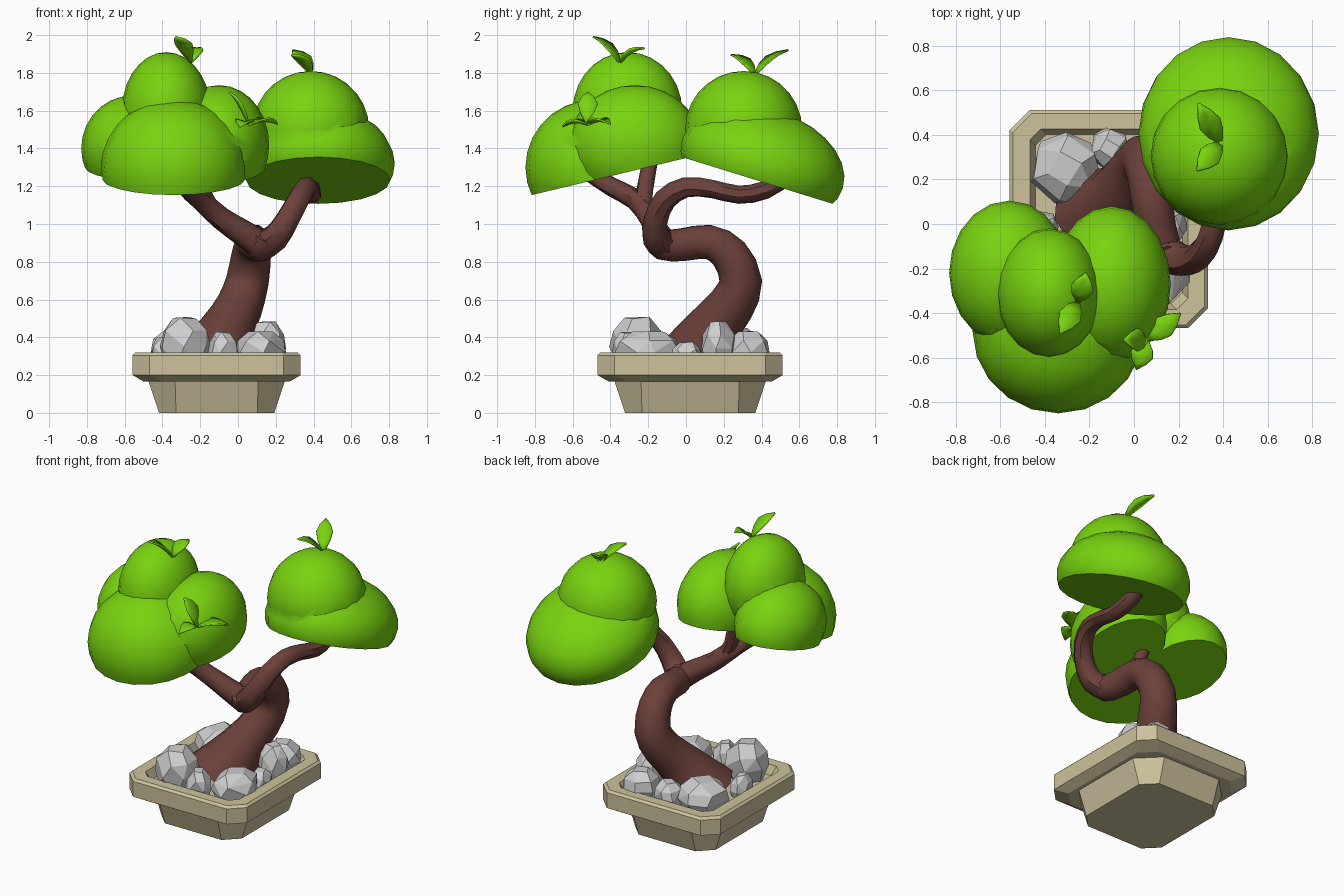
import bpy, bmesh, math, random
from mathutils import Vector, Matrix

if "Cube" in bpy.data.objects:
    bpy.data.objects.remove(bpy.data.objects["Cube"])

random.seed(4)


def material(name, rgb):
    m = bpy.data.materials.new(name)
    m.diffuse_color = (*rgb, 1)
    m.use_nodes = True
    m.node_tree.nodes["Principled BSDF"].inputs["Base Color"].default_value = m.diffuse_color
    return m


GREEN = material("leaf green", (0.19, 0.65, 0.005))
BARK = material("bark brown", (0.15, 0.052, 0.042))
STONE = material("stone grey", (0.62, 0.62, 0.63))
CLAY = material("clay beige", (0.61, 0.54, 0.335))


def finish(name, bm, mat, smooth=None):
    bmesh.ops.recalc_face_normals(bm, faces=bm.faces[:])
    me = bpy.data.meshes.new(name)
    bm.to_mesh(me)
    bm.free()
    me.materials.append(mat)
    ob = bpy.data.objects.new(name, me)
    bpy.context.collection.objects.link(ob)
    if smooth:
        activate(ob)
        bpy.ops.object.shade_smooth_by_angle(angle=math.radians(smooth))
    return ob


def activate(ob):
    bpy.ops.object.select_all(action='DESELECT')
    ob.select_set(True)
    bpy.context.view_layer.objects.active = ob


def loft(bm, rings):
    """Join successive closed rings of points and cap both ends."""
    vs = [[bm.verts.new(p) for p in r] for r in rings]
    n = len(vs[0])
    for a, b in zip(vs, vs[1:]):
        for i in range(n):
            bm.faces.new((a[i], a[(i + 1) % n], b[(i + 1) % n], b[i]))
    bm.faces.new(vs[0][::-1])
    bm.faces.new(vs[-1])


# pot: chamfered rectangles stacked as a profile
def pot_ring(hx, hy, c, z):
    pts = [(hx, hy - c), (hx - c, hy), (c - hx, hy), (-hx, hy - c),
           (-hx, c - hy), (c - hx, -hy), (hx - c, -hy), (hx, c - hy)]
    return [Vector((x - 0.113, y + 0.022, z)) for x, y in pts]


bm = bmesh.new()
loft(bm, [pot_ring(*p) for p in [
    (.305, .345, .09, 0), (.36, .40, .14, .165), (.385, .43, .10, .165),
    (.445, .49, .09, .20), (.445, .49, .09, .305), (.43, .475, .085, .32),
    (.355, .405, .05, .32), (.33, .38, .05, .26)]])
finish("pot", bm, CLAY)


# trunk and branches: tubes along smoothed paths of (x, y, z, radius)
def tube(name, pts, sides=10, sub=2):
    p = [Vector(q) for q in pts]
    ext = [2 * p[0] - p[1]] + p + [2 * p[-1] - p[-2]]
    path = []
    for a, b, c, d in zip(ext, ext[1:], ext[2:], ext[3:]):
        for k in range(sub):
            t = k / sub
            path.append(0.5 * (2 * b + (c - a) * t + (2 * a - 5 * b + 4 * c - d) * t * t
                               + (3 * b - a - 3 * c + d) * t ** 3))
    path.append(p[-1])
    co = [q.to_3d() for q in path]
    rings, prev, u = [], None, None
    for i, q in enumerate(path):
        t = (co[min(i + 1, len(co) - 1)] - co[max(i - 1, 0)]).normalized()
        u = t.orthogonal().normalized() if prev is None else prev.rotation_difference(t) @ u
        v = t.cross(u)
        rings.append([co[i] + q.w * (math.cos(a) * u + math.sin(a) * v)
                      for a in (2 * math.pi * k / sides for k in range(sides))])
        prev = t
    bm = bmesh.new()
    loft(bm, rings)
    finish(name, bm, BARK, 45)


tube("trunk", [(-.15, .04, .24, .23), (-.06, .13, .43, .15), (.01, .24, .57, .125),
               (.05, .29, .70, .115), (.07, .23, .84, .105), (.08, .12, .905, .095),
               (.10, -.02, .89, .09), (.13, -.12, .89, .085), (.15, -.16, .94, .07)])
tube("right_branch", [(.12, -.11, .88, .08), (.20, -.16, .93, .075), (.26, -.16, 1.02, .065),
                      (.32, -.11, 1.13, .06), (.36, .0, 1.195, .055), (.38, .14, 1.185, .05),
                      (.39, .28, 1.155, .05), (.39, .42, 1.18, .05), (.38, .55, 1.26, .045)], 8)
tube("left_branch", [(.13, -.11, .88, .08), (.03, -.15, .95, .07), (-.09, -.19, 1.03, .06),
                     (-.20, -.27, 1.13, .055), (-.28, -.40, 1.20, .05),
                     (-.34, -.54, 1.29, .045)], 8)
tube("left_fork", [(-.13, -.22, 1.07, .045), (-.19, -.22, 1.17, .045),
                   (-.25, -.18, 1.38, .04)], 8)


# canopies: merged ellipsoid lobes, cut flat underneath by a tilted plane
def canopy(name, lobes, plane_co, slope):
    obs = []
    for c, r, tilt in lobes:
        bm = bmesh.new()
        m = Matrix.Translation(c) @ Matrix.Rotation(math.radians(tilt), 4, 'X') @ Matrix.Diagonal((*r, 1))
        bmesh.ops.create_uvsphere(bm, u_segments=20, v_segments=14, radius=1, matrix=m)
        obs.append(finish(name, bm, GREEN))
    main = obs[0]
    activate(main)
    for o in obs[1:]:
        mod = main.modifiers.new("merge", 'BOOLEAN')
        mod.operation, mod.solver, mod.object = 'UNION', 'EXACT', o
        bpy.ops.object.modifier_apply(modifier=mod.name)
        bpy.data.objects.remove(o)
    bm = bmesh.new()
    bm.from_mesh(main.data)
    bpy.data.objects.remove(main)
    bmesh.ops.bisect_plane(bm, geom=bm.verts[:] + bm.edges[:] + bm.faces[:], dist=1e-5,
                           plane_co=plane_co, plane_no=Vector((0, -slope, 1)).normalized(),
                           clear_inner=True)
    bmesh.ops.holes_fill(bm, edges=[e for e in bm.edges if e.is_boundary], sides=0)
    ob = finish(name, bm, GREEN, 35)
    ob.name = name


canopy("right_canopy", [((.425, .405, 1.32), (.405, .445, .29), -17),
                        ((.385, .305, 1.50), (.31, .31, .31), 0)], (.4, -.04, 1.36), -.31)
canopy("left_canopy", [((-.34, -.48, 1.30), (.385, .37, .36), 0),
                       ((-.10, -.27, 1.42), (.265, .35, .315), 0),
                       ((-.56, -.22, 1.40), (.27, .325, .28), 0),
                       ((-.38, -.31, 1.60), (.235, .29, .31), 0)], (0, -.83, 1.15), .24)


# leaf sprigs: folded, arched blades from a shared base
def leaf(name, base, tip, width=.05):
    a, b = Vector(base), Vector(tip)
    mid = (a + b) / 2 + Vector((0, 0, .035))
    side = (b - a).cross(Vector((0, 0, 1))).normalized()
    up = side.cross(b - a).normalized()
    bm = bmesh.new()
    rows = []
    for t, w in [(0, .15), (.25, .75), (.5, 1), (.75, .65), (1, .03)]:
        c = a * (1 - t) ** 2 + mid * 2 * t * (1 - t) + b * t * t
        rows.append([bm.verts.new(c + side * s * w * width + up * abs(s) * w * .015)
                     for s in (-1, 0, 1)])
    for p, q in zip(rows, rows[1:]):
        for i in (0, 1):
            bm.faces.new((p[i], p[i + 1], q[i + 1], q[i]))
    ob = finish(name, bm, GREEN, 40)
    ob.modifiers.new("thickness", 'SOLIDIFY').thickness = .01


SPRIGS = {
    "right_top_leaf": ((.39, .365, 1.795), [(.29, .54, 1.925), (.285, .24, 1.90)]),
    "left_top_leaf": ((-.25, -.35, 1.86), [(-.33, -.49, 1.995), (-.215, -.22, 1.935)]),
    "side_leaf": ((.06, -.52, 1.53), [(-.04, -.52, 1.70), (.21, -.40, 1.535), (.01, -.655, 1.52)]),
}
for name, (base, tips) in SPRIGS.items():
    for tip in tips:
        leaf(name, base, tip)

# stones: faceted hulls around the trunk (x, y, half width, half depth, top)
for x, y, hx, hy, top in [(-.28, -.26, .13, .14, .51), (-.08, -.31, .08, .08, .43),
                          (.12, -.20, .13, .17, .44), (.17, .0, .07, .08, .38),
                          (.15, .17, .10, .09, .485), (.11, .33, .12, .11, .44),
                          (-.31, .25, .155, .155, .45), (-.11, .34, .09, .09, .42),
                          (-.40, -.03, .06, .09, .40)]:
    bm = bmesh.new()
    h = (top - .22) / 2
    turn = random.uniform(0, 1)
    for z, r, n in [(-1, .75, 5), (-.1, 1.05, 7), (.5, .95, 6), (1, .5, 4)]:
        for k in range(n):
            a = turn + z + 2 * math.pi * k / n + random.uniform(-.2, .2)
            bm.verts.new((x + hx * r * math.cos(a), y + hy * r * math.sin(a),
                          .22 + h + h * z * random.uniform(.9, 1)))
    res = bmesh.ops.convex_hull(bm, input=bm.verts[:])
    bmesh.ops.delete(bm, geom=list({v for v in bm.verts if not v.link_faces}), context='VERTS')
    bmesh.ops.dissolve_limit(bm, angle_limit=math.radians(14), verts=bm.verts[:], edges=bm.edges[:])
    finish("stone", bm, STONE)
